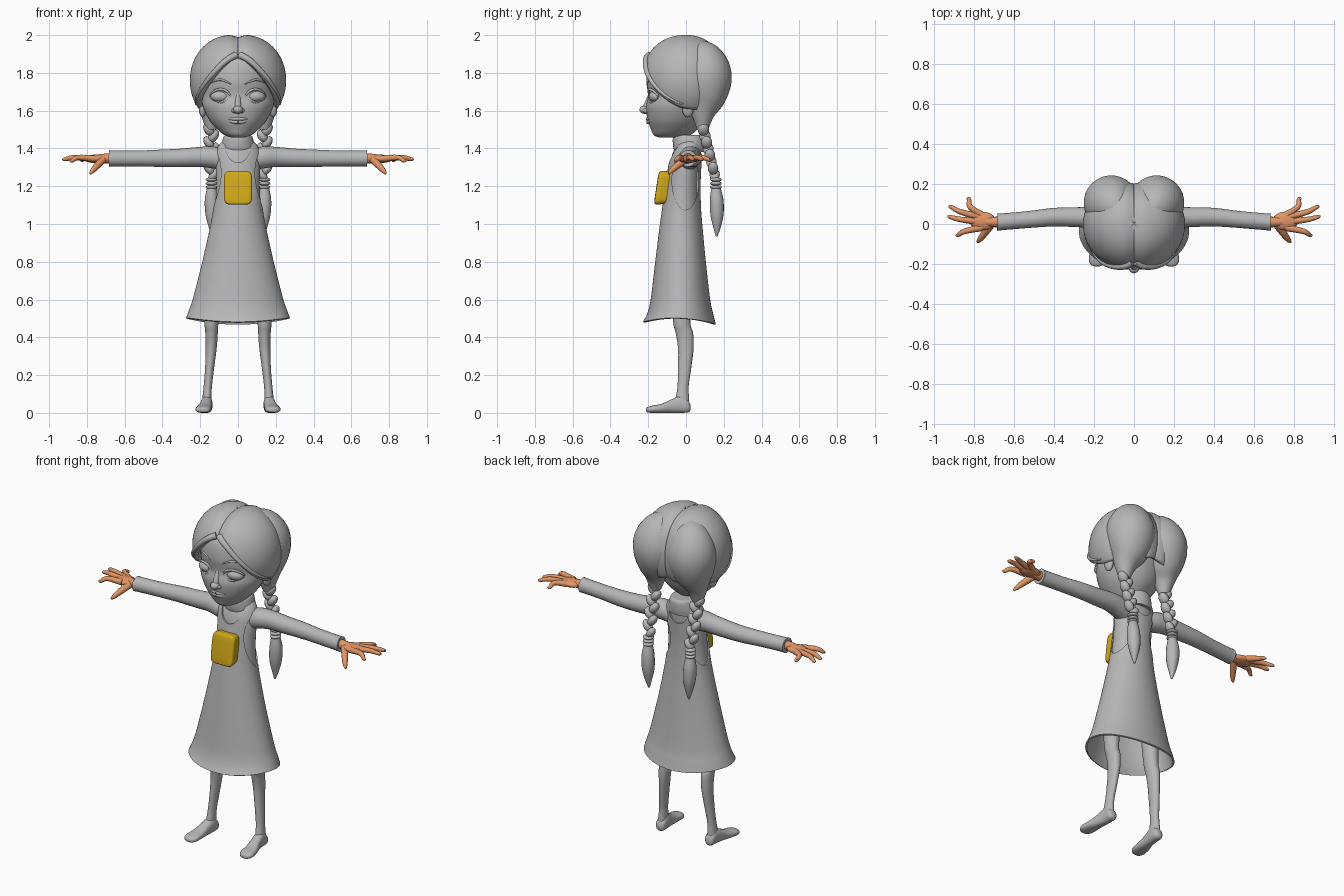
import bpy, bmesh, math
from mathutils import Vector, Matrix

if "Cube" in bpy.data.objects:
    bpy.data.objects.remove(bpy.data.objects["Cube"], do_unlink=True)


def material(name, r, g, b):
    m = bpy.data.materials.new(name)
    m.use_nodes = True
    m.diffuse_color = (r, g, b, 1)
    m.node_tree.nodes["Principled BSDF"].inputs["Base Color"].default_value = (r, g, b, 1)
    return m


GREY = material("clay grey", 0.47, 0.47, 0.47)
SKIN = material("warm skin", 0.75, 0.3, 0.13)
YELLOW = material("pocket yellow", 0.64, 0.4, 0.01)


def finish(name, bm, mat, mirror):
    bmesh.ops.recalc_face_normals(bm, faces=bm.faces)
    me = bpy.data.meshes.new(name)
    bm.to_mesh(me)
    bm.free()
    me.materials.append(mat)
    ob = bpy.data.objects.new(name, me)
    bpy.context.collection.objects.link(ob)
    shade(ob)
    if mirror:
        ob.modifiers.new("mirror", "MIRROR").use_mirror_merge = False
    return ob


def shade(ob):
    bpy.ops.object.select_all(action="DESELECT")
    ob.select_set(True)
    bpy.context.view_layer.objects.active = ob
    bpy.ops.object.shade_smooth_by_angle(angle=math.radians(50))


def smooth(rows, n=6):
    """Catmull-Rom interpolation of rows of numbers."""
    out = []
    for i in range(len(rows) - 1):
        quad = (rows[max(i - 1, 0)], rows[i], rows[i + 1], rows[min(i + 2, len(rows) - 1)])
        for k in range(n):
            t = k / n
            out.append([(2*b + (c - a)*t + (2*a - 5*b + 4*c - d)*t*t + (3*b - a - 3*c + d)*t**3) / 2
                        for a, b, c, d in zip(*quad)])
    return out + [list(rows[-1])]


def skin(name, rings, mat, mirror=False, cap=True, closed=True):
    bm = bmesh.new()
    vs = [[bm.verts.new(p) for p in ring] for ring in rings]
    count = len(vs[0])
    for a, b in zip(vs, vs[1:]):
        for j in range(count if closed else count - 1):
            k = (j + 1) % count
            bm.faces.new((a[j], a[k], b[k], b[j]))
    if cap:
        bm.faces.new(vs[0])
        bm.faces.new(vs[-1])
    return finish(name, bm, mat, mirror)


def oval(t, cx, hx, lo, hi, axis, power, sides):
    ring = []
    for j in range(sides):
        a = math.tau * j / sides
        c, s = (math.copysign(abs(f) ** (2 / power), f) for f in (math.cos(a), math.sin(a)))
        x, y = cx + hx * c, (lo + hi) / 2 + (hi - lo) / 2 * s
        ring.append(Vector((x, y, t) if axis == "z" else (x, t, y)))
    return ring


def loft(name, rows, mat=GREY, axis="z", power=2, sides=40, **kw):
    """Rows are: position on axis, centre x, half width, low side, high side."""
    return skin(name, [oval(*r, axis, power, sides) for r in smooth(rows)], mat, **kw)


def tube(name, rows, mat=GREY, mirror=True, sides=14):
    rows = smooth(rows)
    pts = [Vector(r[:3]) for r in rows]
    u = (pts[1] - pts[0]).orthogonal()
    rings = []
    for i, p in enumerate(pts):
        t = (pts[min(i + 1, len(pts) - 1)] - pts[max(i - 1, 0)]).normalized()
        u = (u - t * u.dot(t)).normalized()
        v = t.cross(u)
        angles = [math.tau * j / sides for j in range(sides)]
        rings.append([p + (u * math.cos(a) + v * math.sin(a)) * rows[i][3] for a in angles])
    return skin(name, rings, mat, mirror)


def ball(name, loc, size, mat=GREY, tilt=0, mirror=True):
    bm = bmesh.new()
    mtx = Matrix.Translation(loc) @ Matrix.Rotation(tilt, 4, "Y") @ Matrix.Diagonal((*size, 1))
    bmesh.ops.create_uvsphere(bm, u_segments=24, v_segments=16, radius=1, matrix=mtx)
    return finish(name, bm, mat, mirror)


# Head and face
loft("head", [(1.457, 0, .03, -.14, -.04), (1.47, 0, .07, -.17, .02), (1.5, 0, .108, -.185, .06),
              (1.55, 0, .152, -.203, .1), (1.62, 0, .186, -.212, .13), (1.68, 0, .193, -.2, .15),
              (1.76, 0, .195, -.21, .17), (1.85, 0, .175, -.193, .16), (1.92, 0, .11, -.13, .1),
              (1.95, 0, .03, -.04, .03)])
ball("eye", (.09, -.157, 1.675), (.055, .04, .033))
tube("upper_eyelid", [(.035, -.192, 1.672, .004), (.06, -.197, 1.702, .007), (.092, -.192, 1.713, .007),
                      (.125, -.172, 1.703, .007), (.148, -.146, 1.678, .004)])
tube("lower_eyelid", [(.038, -.194, 1.668, .003), (.09, -.185, 1.643, .005), (.145, -.148, 1.668, .003)])
tube("eyebrow", [(.035, -.204, 1.74, .003), (.095, -.187, 1.764, .006), (.155, -.138, 1.742, .002)])
tube("nose_bridge", [(0, -.186, 1.69, .012), (0, -.203, 1.64, .016), (0, -.217, 1.607, .018)], mirror=False)
ball("nose_tip", (0, -.217, 1.605), (.026, .029, .022), mirror=False)
ball("nostril", (.021, -.212, 1.6), (.013, .017, .012))
tube("upper_lip", [(0, -.204, 1.557, .009), (.03, -.2, 1.556, .007), (.06, -.189, 1.557, .002)])
tube("lower_lip", [(0, -.2, 1.54, .011), (.03, -.195, 1.542, .009), (.056, -.186, 1.552, .002)])
ball("ear", (.187, .01, 1.61), (.02, .03, .045))

# Hair cap with a centre parting and an arched hairline
HAIRLINE = smooth([(0, 1.9), (.3, 1.845), (.6, 1.765), (.9, 1.69), (1.2, 1.64), (1.57, 1.61),
                   (2.3, 1.61), (math.pi, 1.63)], 8)
ZC, RZ = 1.76, .244


def hairline(theta):
    for (a, za), (b, zb) in zip(HAIRLINE, HAIRLINE[1:]):
        if theta <= b:
            return za + (zb - za) * (theta - a) / (b - a)
    return HAIRLINE[-1][1]


def hair_point(theta, v):
    phi = v * math.acos((hairline(theta) - ZC) / RZ)
    s = max(math.sin(phi), 1e-4) ** .85
    depth = .24 if theta < math.pi / 2 else .215
    p = Vector((.255 * s * math.sin(theta), -depth * s * math.cos(theta), RZ * math.cos(phi)))
    return p * (1 - .06 * math.exp(-(p.x / .03) ** 2)) + Vector((0, 0, ZC))


cap = skin("hair_cap", [[hair_point(math.pi * j / 56, i / 30) for j in range(57)] for i in range(31)],
           GREY, cap=False, closed=False, mirror=True)
shell = cap.modifiers.new("shell", "SOLIDIFY")
shell.thickness, shell.offset = .025, -1
tube("hairline_lock", [(*hair_point(.05 + .145 * i, .95), .019 - .0015 * i) for i in range(11)])

# Gathered back hair and braids
tube("back_hair", [(.08, .06, 1.965, .02), (.09, .075, 1.92, .085), (.11, .1, 1.83, .13),
                   (.115, .105, 1.75, .136), (.125, .1, 1.66, .108), (.137, .09, 1.58, .062),
                   (.14, .088, 1.5, .03)], sides=28)
for k in range(8):
    side, f = (-1) ** k, k / 7
    ball("braid_strand", (.142 + .013 * side, .092 + .06 * f, 1.5 - .24 * f),
         (.025 - .003 * f, .03 - .003 * f, .037), tilt=.6 * side)
for k in range(3):
    ball("braid_band", (.14, .158, 1.235 - .02 * k), (.031, .031, .012))
tube("braid_tail", [(.14, .158, 1.2, .022), (.14, .162, 1.13, .036), (.137, .164, 1.05, .035),
                    (.135, .164, .98, .019), (.133, .162, .935, .005)])

# Pinafore dress, with armholes and neckline cut out
DRESS = [(.47, 0, .275, -.228, .158), (.52, 0, .262, -.205, .145), (.6, 0, .24, -.187, .128),
         (.8, 0, .189, -.163, .105), (1, 0, .145, -.138, .086), (1.1, 0, .129, -.124, .079),
         (1.2, 0, .123, -.11, .077), (1.3, 0, .124, -.095, .081), (1.37, 0, .12, -.08, .085),
         (1.42, 0, .1, -.055, .082), (1.445, 0, .07, -.03, .07)]
dress = loft("dress", DRESS, sides=72, cap=False)
for v in dress.data.vertices:
    fade = max(0, (.6 - v.co.z) / .13)
    v.co.z += fade * (.03 * abs(v.co.x / .275) ** 2 + .012 * (v.co.y < 0) * abs(v.co.y / .228))
shell = dress.modifiers.new("cloth", "SOLIDIFY")
shell.thickness, shell.offset = .01, -1
bpy.context.view_layer.objects.active = dress
bpy.ops.object.modifier_apply(modifier="cloth")
quarter = math.pi / 2
for loc, rot, size in [((.16, -.003, 1.23), (0, quarter, 0), (.155, .071, .1)),
                       ((-.16, -.003, 1.23), (0, quarter, 0), (.155, .071, .1)),
                       ((0, 0, 1.425), (quarter, 0, 0), (.07, .1, .4))]:
    bpy.ops.mesh.primitive_cylinder_add(vertices=48, radius=1, depth=2, location=loc, rotation=rot)
    cutter = bpy.context.object
    cutter.scale = size
    cutter.hide_render = True
    cut = dress.modifiers.new("cut", "BOOLEAN")
    cut.operation, cut.solver, cut.object = "DIFFERENCE", "EXACT", cutter
    bpy.context.view_layer.objects.active = dress
    bpy.ops.object.modifier_apply(modifier="cut")
    bpy.data.objects.remove(cutter, do_unlink=True)
shade(dress)

# Chest pocket, sloped with the bib
pocket = loft("pocket", [(-.085, 0, .068, 1.11, 1.275), (-.13, 0, .074, 1.103, 1.281),
                         (-.147, 0, .073, 1.104, 1.28), (-.155, 0, .065, 1.112, 1.272),
                         (-.158, 0, .04, 1.14, 1.245)], YELLOW, axis="y", power=6, sides=64)
for v in pocket.data.vertices:
    v.co.y += (v.co.z - 1.19) * .15

# Shirt, collar and sleeves
loft("shirt", [(z, 0, hx - .008, lo + .008, hi - .008) for z, _, hx, lo, hi in DRESS[4:]])
loft("collar", [(1.38, 0, .088, -.06, .095), (1.41, 0, .088, -.068, .1), (1.45, 0, .08, -.07, .1),
                (1.468, 0, .072, -.062, .092), (1.47, 0, .06, -.05, .08)])
tube("sleeve", [(.06, .012, 1.33, .05), (.13, .022, 1.352, .058), (.2, .032, 1.355, .053),
                (.3, .034, 1.35, .049), (.4, .034, 1.348, .046), (.53, .022, 1.347, .042),
                (.66, .011, 1.347, .042), (.682, .01, 1.347, .044)], sides=24)

# Hands
tube("wrist", [(.66, .01, 1.347, .028), (.7, .01, 1.347, .026), (.75, .012, 1.345, .022)], SKIN)
ball("palm", (.755, .015, 1.345), (.065, .046, .022), SKIN)
FINGERS = [("index", -.018, .89, -.055, 1.335), ("middle", .01, .93, .035, 1.343),
           ("ring", .034, .925, .085, 1.343), ("little", .045, .835, .125, 1.338)]
for finger, base, x, y, z in FINGERS:
    tube(finger + "_finger", [(.76, base, 1.345, .018), ((.8 + x) / 2, (base + y) / 2, 1.352, .014),
                              (x - .012, y, z, .01), (x, y, z, .004)], SKIN)
tube("thumb", [(.715, -.005, 1.34, .02), (.745, -.045, 1.31, .018), (.77, -.078, 1.282, .013),
               (.783, -.09, 1.265, .005)], SKIN)

# Legs and feet
loft("leg", [(.8, .13, .05, -.09, .03), (.5, .14, .038, -.07, .022), (.42, .14, .033, -.054, .038),
             (.34, .142, .029, -.042, .04), (.24, .15, .024, -.042, .028), (.14, .16, .022, -.045, .014),
             (.08, .164, .024, -.055, .016), (.03, .165, .027, -.06, .018)], sides=24, mirror=True)
loft("foot", [(.024, .164, .012, .015, .04), (.012, .164, .027, .003, .065), (-.03, .165, .03, 0, .09),
              (-.08, .171, .032, 0, .07), (-.13, .179, .039, 0, .048), (-.18, .184, .041, 0, .038),
              (-.205, .185, .028, .003, .03), (-.212, .185, .01, .01, .022)],
     axis="y", power=2.4, sides=24, mirror=True)
